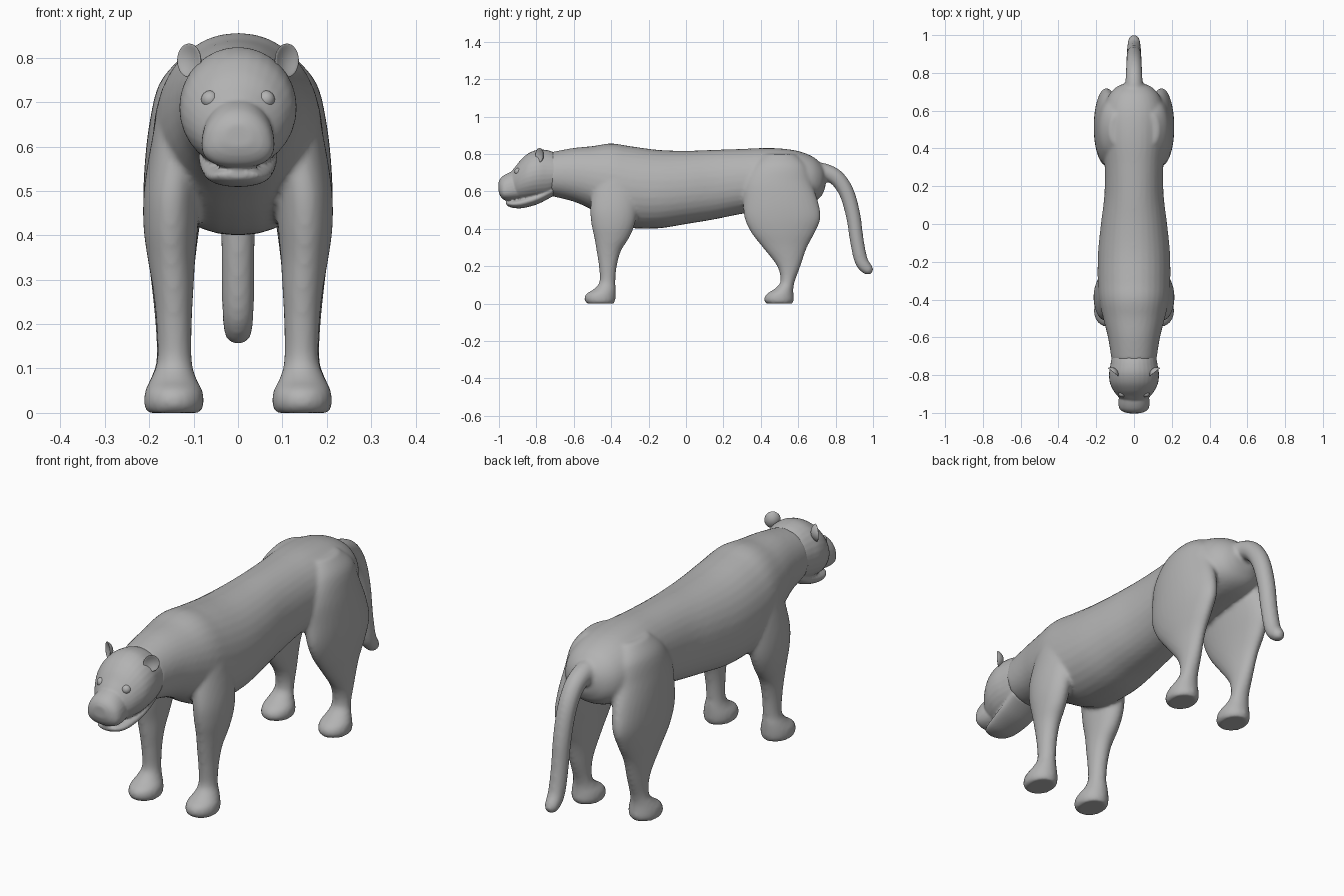
import bpy, bmesh, math
from mathutils import Matrix

if "Cube" in bpy.data.objects:
    bpy.data.objects.remove(bpy.data.objects["Cube"])

coat = bpy.data.materials.new("plain grey")
coat.diffuse_color = (0.45, 0.45, 0.45, 1)
coat.use_nodes = True
coat.node_tree.nodes["Principled BSDF"].inputs["Base Color"].default_value = coat.diffuse_color


def resample(rows, steps=6):
    """Catmull-Rom interpolation between rows of section values."""
    out = []
    for i in range(len(rows) - 1):
        p = [rows[max(0, min(len(rows) - 1, i + k))] for k in (-1, 0, 1, 2)]
        for s in range(steps):
            t = s / steps
            out.append([0.5 * (2 * b + (c - a) * t + (2 * a - 5 * b + 4 * c - d) * t * t
                               + (3 * b - a - 3 * c + d) * t ** 3) for a, b, c, d in zip(*p)])
    return out + [list(rows[-1])]


def skin(bm, rings):
    """Closed tube through a list of point rings."""
    vs = [[bm.verts.new(p) for p in r] for r in rings]
    n = len(vs[0])
    for a, b in zip(vs, vs[1:]):
        for i in range(n):
            j = (i + 1) % n
            bm.faces.new((a[i], a[j], b[j], b[i]))
    bm.faces.new(vs[0][::-1])
    bm.faces.new(vs[-1])


ANGLES = [2 * math.pi * i / 32 for i in range(32)]


def power(v, e):
    return math.copysign(abs(v) ** e, v)


def along_y(bm, rows, e=1.0, taper=0.0):
    """Rows: y, bottom, top, half width. Taper narrows the upper side."""
    rings = []
    for y, lo, hi, w in resample(rows):
        rings.append([(w * power(math.cos(a), e) * (1 - taper * math.sin(a)), y,
                       (lo + hi) / 2 + (hi - lo) / 2 * power(math.sin(a), e)) for a in ANGLES])
    skin(bm, rings)


def leg(bm, rows):
    """Rows: z, inner x, outer x, front y, back y. Built on both sides."""
    for side in (-1, 1):
        rings = []
        for z, x0, x1, y0, y1 in resample(rows):
            rings.append([(side * ((x0 + x1) / 2 + (x1 - x0) / 2 * math.cos(a)),
                           (y0 + y1) / 2 + (y1 - y0) / 2 * math.sin(a), z) for a in ANGLES])
        skin(bm, rings)


def finish(name, bm, voxel=None, smooth=0):
    bmesh.ops.recalc_face_normals(bm, faces=bm.faces)
    me = bpy.data.meshes.new(name)
    for f in bm.faces:
        f.smooth = True
    bm.to_mesh(me)
    bm.free()
    ob = bpy.data.objects.new(name, me)
    bpy.context.collection.objects.link(ob)
    me.materials.append(coat)
    if voxel:
        m = ob.modifiers.new("blend", 'REMESH')
        m.mode = 'VOXEL'
        m.voxel_size = voxel
        m.use_smooth_shade = True
        s = ob.modifiers.new("soften", 'SMOOTH')
        s.factor = 0.5
        s.iterations = smooth
    return ob


# Torso
body = bmesh.new()
along_y(body, [
    (-.72, .575, .81, .118), (-.60, .545, .832, .138), (-.50, .50, .842, .163),
    (-.40, .44, .856, .185), (-.30, .405, .842, .192), (-.15, .402, .822, .190),
    (0, .425, .817, .175), (.15, .45, .822, .157), (.30, .48, .827, .155),
    (.45, .50, .832, .165), (.58, .52, .82, .165), (.67, .54, .79, .14),
    (.72, .57, .75, .10), (.745, .62, .71, .05)], e=0.93, taper=0.05)

# Front legs with paws
leg(body, [
    (0, .085, .205, -.53, -.385), (.02, .077, .212, -.543, -.378),
    (.05, .08, .209, -.535, -.376), (.08, .095, .195, -.49, -.376),
    (.12, .104, .182, -.462, -.378), (.20, .104, .184, -.466, -.37),
    (.28, .10, .192, -.478, -.348), (.35, .096, .204, -.49, -.305),
    (.42, .09, .213, -.505, -.275), (.50, .085, .212, -.512, -.26),
    (.60, .07, .197, -.50, -.25), (.70, .05, .175, -.47, -.27),
    (.77, .05, .13, -.42, -.31)])

# Hind legs with thighs and paws
leg(body, [
    (0, .085, .205, .43, .57), (.02, .077, .212, .417, .577),
    (.05, .08, .209, .43, .575), (.08, .095, .196, .475, .574),
    (.12, .104, .184, .505, .582), (.20, .104, .186, .487, .612),
    (.30, .10, .196, .41, .647), (.38, .092, .207, .348, .69),
    (.46, .08, .213, .312, .72), (.55, .065, .211, .305, .705),
    (.65, .05, .20, .31, .67), (.74, .05, .178, .36, .64), (.80, .05, .13, .42, .58)])

# Tail, rings square to the path: y, z, radius
path = resample([
    (.68, .71, .05), (.75, .70, .046), (.81, .667, .043), (.86, .59, .041),
    (.894, .47, .039), (.913, .34, .037), (.935, .235, .036), (.962, .192, .033),
    (.985, .178, .026), (.998, .174, .012)])
rings = []
for i, (y, z, r) in enumerate(path):
    a, b = path[max(i - 1, 0)], path[min(i + 1, len(path) - 1)]
    d = math.hypot(b[0] - a[0], b[1] - a[1])
    ny, nz = -(b[1] - a[1]) / d, (b[0] - a[0]) / d
    rings.append([(r * math.cos(t), y + r * ny * math.sin(t), z + r * nz * math.sin(t))
                  for t in ANGLES])
skin(body, rings)
finish("body", body, 0.009, 6)

# Head: skull, muzzle, lower jaw
head = bmesh.new()
along_y(head, [
    (-.695, .585, .805, .116), (-.74, .563, .82, .124), (-.79, .555, .823, .132),
    (-.84, .55, .805, .128), (-.88, .55, .772, .11), (-.91, .555, .735, .088),
    (-.935, .565, .705, .06), (-.95, .58, .68, .03)])
along_y(head, [
    (-.83, .57, .70, .06), (-.89, .557, .717, .074), (-.94, .552, .702, .08),
    (-.975, .556, .685, .076), (-.993, .575, .668, .058), (-1.002, .60, .65, .03)],
    e=0.85, taper=0.22)
along_y(head, [
    (-.71, .575, .64, .09), (-.79, .533, .60, .088), (-.87, .511, .57, .077),
    (-.92, .511, .555, .064), (-.95, .52, .55, .045), (-.962, .53, .545, .02)])
finish("head", head, 0.005, 4)

for side, label in ((-1, "right"), (1, "left")):
    # Eyeball
    bm = bmesh.new()
    bmesh.ops.create_uvsphere(bm, u_segments=24, v_segments=16, radius=.02)
    bm.transform(Matrix.Translation((side * .063, -.897, .706)))
    finish(label + "_eye", bm)
    # Cupped ear
    bm = bmesh.new()
    bmesh.ops.create_uvsphere(bm, u_segments=24, v_segments=16, radius=1)
    for v in bm.verts:
        x, y, z = v.co
        v.co = (x * .034, y * .008 - .014 * (x * x + z * z) + .007, z * .038)
    bm.transform(Matrix.Translation((side * .106, -.778, .794))
                 @ Matrix.Rotation(side * math.radians(38), 4, 'Z'))
    finish(label + "_ear", bm)
